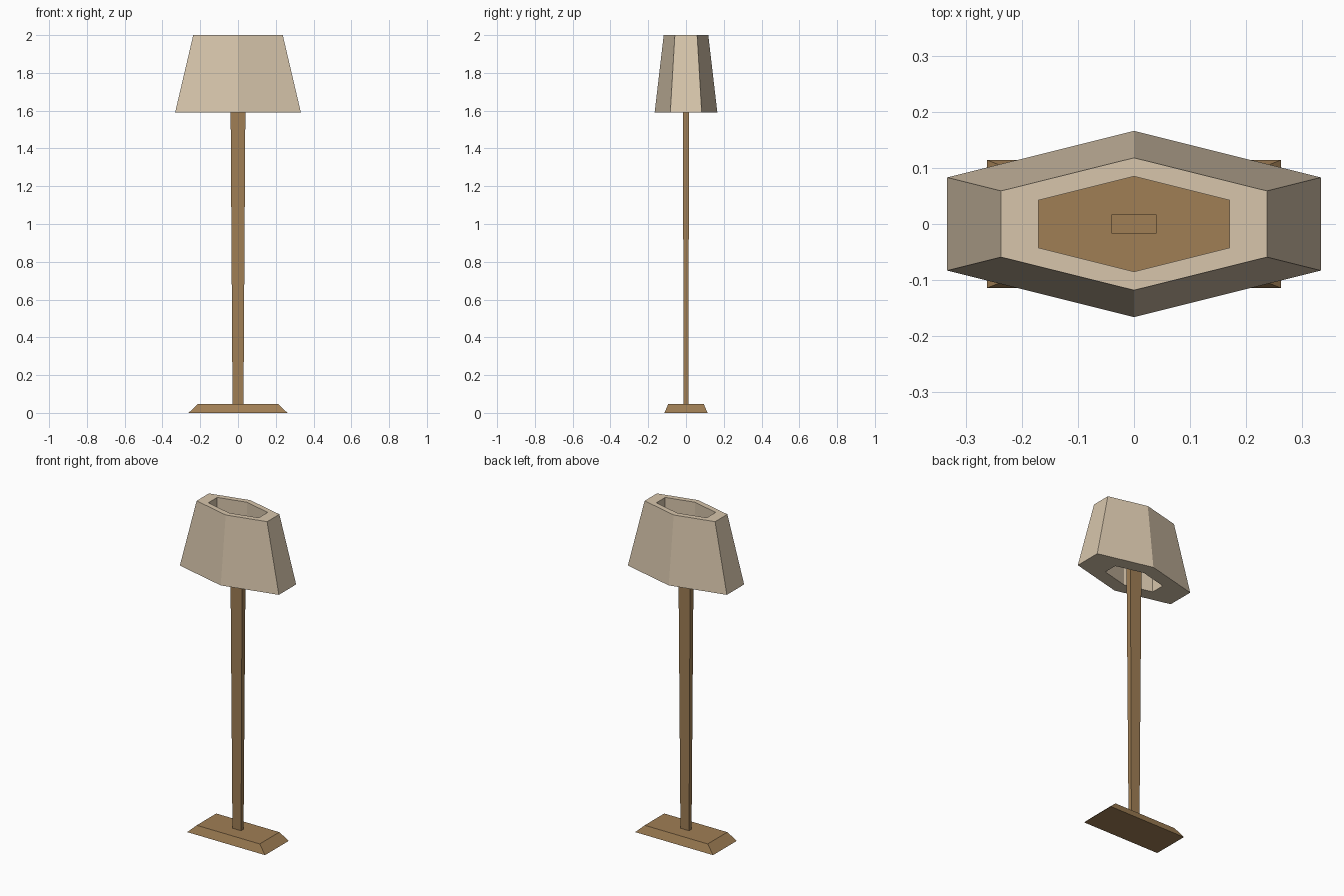
import bpy

cube = bpy.data.objects.get("Cube")
if cube:
    bpy.data.objects.remove(cube, do_unlink=True)


def make_material(name, colour):
    mat = bpy.data.materials.new(name)
    mat.use_nodes = True
    mat.diffuse_color = (*colour, 1)
    mat.node_tree.nodes["Principled BSDF"].inputs["Base Color"].default_value = (*colour, 1)
    return mat


def rectangle(x, y, z):
    return [(-x, -y, z), (x, -y, z), (x, y, z), (-x, y, z)]


def hexagon(x, y, z):
    # elongated hexagon with points at front and back
    h = y / 2
    return [(0, -y, z), (x, -h, z), (x, h, z), (0, y, z), (-x, h, z), (-x, -h, z)]


def loft(name, rings, mat, closed_loop=False):
    """Skin a stack of rings; cap the ends, or join last ring to first."""
    n, count = len(rings[0]), len(rings)
    verts = [v for ring in rings for v in ring]
    faces = []
    for r in range(count if closed_loop else count - 1):
        a, b = r * n, (r + 1) % count * n
        for i in range(n):
            j = (i + 1) % n
            faces.append((a + i, a + j, b + j, b + i))
    if not closed_loop:
        faces.append(tuple(reversed(range(n))))
        faces.append(tuple(range((count - 1) * n, count * n)))
    mesh = bpy.data.meshes.new(name)
    mesh.from_pydata(verts, [], faces)
    mesh.materials.append(mat)
    mesh.update()
    obj = bpy.data.objects.new(name, mesh)
    bpy.context.collection.objects.link(obj)
    return obj


wood = make_material("warm wood", (0.35, 0.21, 0.09))
fabric = make_material("cream fabric", (0.68, 0.56, 0.41))

# Bevelled foot plate
loft("base", [rectangle(0.262, 0.114, 0), rectangle(0.212, 0.094, 0.047)], wood)

# Slim post, slightly wider towards the top
loft("post", [rectangle(0.029, 0.012, 0.047), rectangle(0.04, 0.017, 1.75)], wood)

# Thick shade: tapered outside, straight opening through the middle
loft("lampshade", [
    hexagon(0.333, 0.166, 1.59),
    hexagon(0.237, 0.118, 2.0),
    hexagon(0.17, 0.085, 2.0),
    hexagon(0.17, 0.085, 1.59),
], fabric, closed_loop=True)
